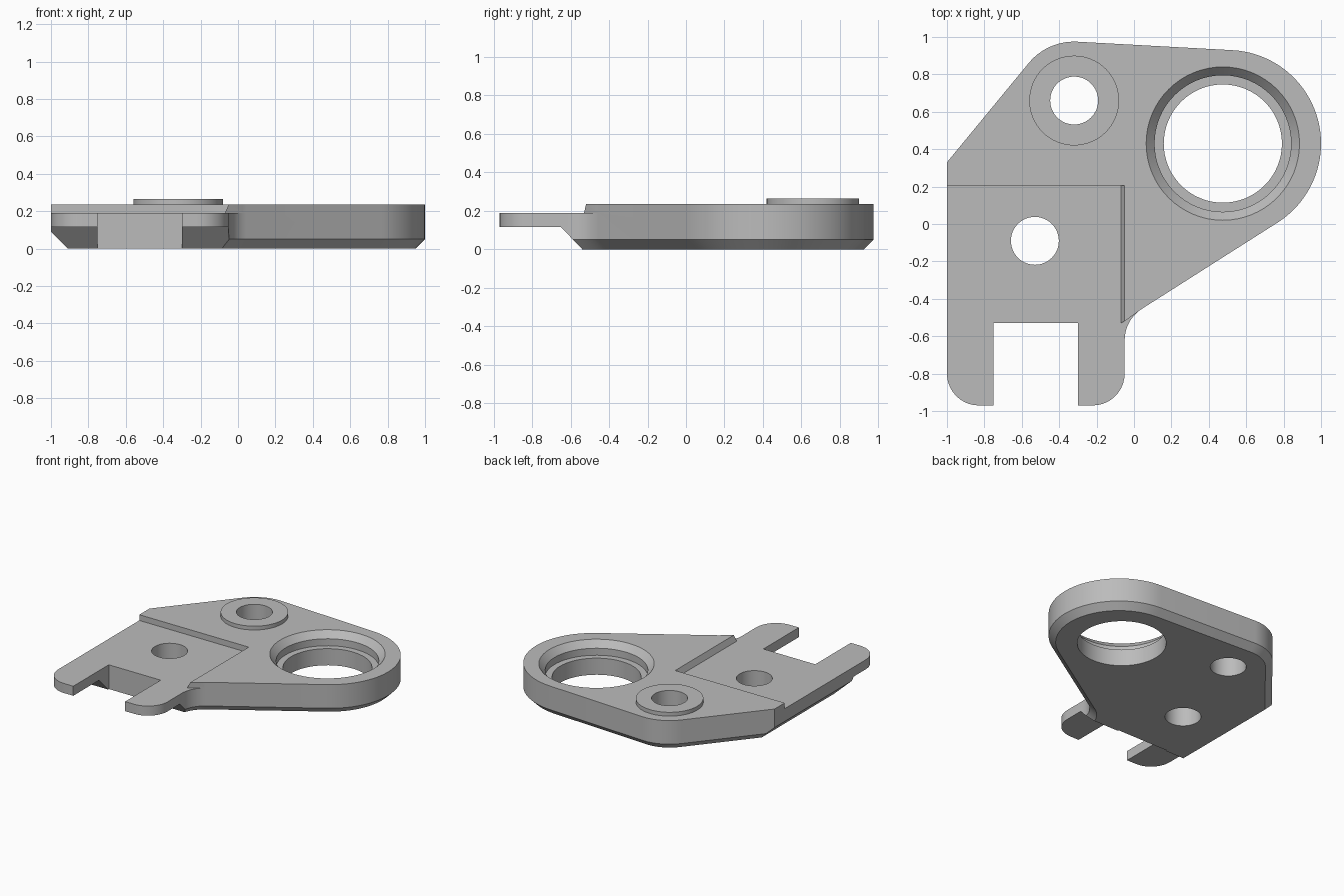
import bpy, bmesh
from math import sin, cos, radians
from mathutils import Vector

cube = bpy.data.objects.get("Cube")
if cube:
    bpy.data.objects.remove(cube)

grey = bpy.data.materials.new("plain grey")
grey.use_nodes = True
grey.diffuse_color = (0.5, 0.5, 0.5, 1)
grey.node_tree.nodes["Principled BSDF"].inputs["Base Color"].default_value = (0.5, 0.5, 0.5, 1)


def arc(cx, cy, r, start, end, steps):
    """Points on a circle from one angle to another, in degrees."""
    angles = [radians(start + (end - start) * i / steps) for i in range(steps + 1)]
    return [(cx + r * cos(a), cy + r * sin(a)) for a in angles]


def inset(points, d):
    """Move a counter-clockwise outline inward by d."""
    out = []
    n = len(points)
    for i, p in enumerate(points):
        p = Vector(p)
        a = (p - Vector(points[i - 1])).normalized()
        b = (Vector(points[(i + 1) % n]) - p).normalized()
        na, nb = Vector((-a.y, a.x)), Vector((-b.y, b.x))
        out.append(p + (na + nb) * d / (1 + na.dot(nb)))
    return out


def loft(name, layers):
    """Closed solid through stacked outlines given as (points, z)."""
    bm = bmesh.new()
    rings = [[bm.verts.new((p[0], p[1], z)) for p in pts] for pts, z in layers]
    n = len(rings[0])
    for low, high in zip(rings, rings[1:]):
        for i in range(n):
            j = (i + 1) % n
            bm.faces.new((low[i], low[j], high[j], high[i]))
    bm.faces.new(rings[0][::-1])
    bm.faces.new(rings[-1])
    bmesh.ops.recalc_face_normals(bm, faces=bm.faces)
    mesh = bpy.data.meshes.new(name)
    bm.to_mesh(mesh)
    bm.free()
    mesh.materials.append(grey)
    obj = bpy.data.objects.new(name, mesh)
    bpy.context.collection.objects.link(obj)
    return obj


def round_solid(name, cx, cy, profile):
    """Turned solid from (radius, z) pairs."""
    return loft(name, [(arc(cx, cy, r, 0, 354.375, 63), z) for r, z in profile])


def side_prism(name, profile, axis, low, high):
    """Prism with a (side, z) profile running along the x or y axis."""
    obj = loft(name, [(profile, low), (profile, high)])
    for v in obj.data.vertices:
        s, z, t = v.co
        v.co = (t, s, z) if axis == "x" else (s, t, z)
    bm = bmesh.new()
    bm.from_mesh(obj.data)
    bmesh.ops.recalc_face_normals(bm, faces=bm.faces)
    bm.to_mesh(obj.data)
    bm.free()
    return obj


def combine(target, tool, operation="DIFFERENCE"):
    mod = target.modifiers.new(tool.name, "BOOLEAN")
    mod.operation = operation
    mod.solver = "EXACT"
    mod.object = tool
    bpy.context.view_layer.objects.active = target
    bpy.ops.object.modifier_apply(modifier=mod.name)
    bpy.data.objects.remove(tool)


# Bracket outline: prongs, concave web, large eye, small eye, left side
outline = (
    arc(-0.83, -0.80, 0.17, 180, 270, 10)
    + arc(-0.22, -0.80, 0.17, 270, 360, 10)
    + arc(0.15, -0.622, 0.20, 180, 122.5, 10)
    + arc(0.50, 0.43, 0.50, -57.5, 87, 40)
    + arc(-0.32, 0.66, 0.315, 87, 140, 14)
    + [(-1.0, 0.33)]
)
bracket = loft("bracket_plate", [(inset(outline, 0.05), 0), (outline, 0.05), (outline, 0.235)])

# Raised collar round the small eye
combine(bracket, round_solid("collar", -0.32, 0.66, [(0.24, 0.15), (0.24, 0.265)]), "UNION")

# Sunken front pocket with a slightly sloping right wall
web = arc(0.15, -0.622, 0.20, 122.5, 122.5, 1)[0]
pocket = [(-1.2, 0.205), (-1.2, -1.2), (0.06, -1.2), (0.06, -0.6), web, (-0.05, -0.52), (-0.05, 0.205)]
floor = pocket[:5] + [(-0.07, -0.53), (-0.07, 0.205)]
combine(bracket, loft("pocket_cut", [(floor, 0.19), (pocket, 0.235), (pocket, 0.4)]))

# Underside of the prongs, the left bevel and the slot between the prongs
combine(bracket, side_prism("prong_underside", [(-0.53, -0.01), (-0.65, 0.115), (-1.2, 0.115), (-1.2, -0.01)],
                            "x", -1.3, 0.3))
combine(bracket, side_prism("left_bevel", [(-0.90, -0.01), (-1.01, 0.1), (-1.2, 0.1), (-1.2, -0.01)],
                            "y", -1.2, 1.2))
slot = [(-0.75, -1.2), (-0.30, -1.2), (-0.30, -0.53), (-0.75, -0.53)]
combine(bracket, loft("slot_cut", [(slot, -0.1), (slot, 0.4)]))

# Bolt holes and the stepped bearing bore
for name, x, y in (("eye_hole", -0.32, 0.66), ("pocket_hole", -0.53, -0.09)):
    combine(bracket, round_solid(name, x, y, [(0.128, -0.1), (0.128, 0.4)]))
bore = [(0.316, -0.1), (0.316, 0.13), (0.365, 0.13), (0.365, 0.185), (0.41, 0.235), (0.41, 0.4)]
combine(bracket, round_solid("bearing_bore", 0.475, 0.43, bore))

# Smooth curves, crisp edges
bpy.ops.object.select_all(action="DESELECT")
bracket.select_set(True)
bpy.context.view_layer.objects.active = bracket
bpy.ops.object.shade_smooth_by_angle(angle=radians(25))
